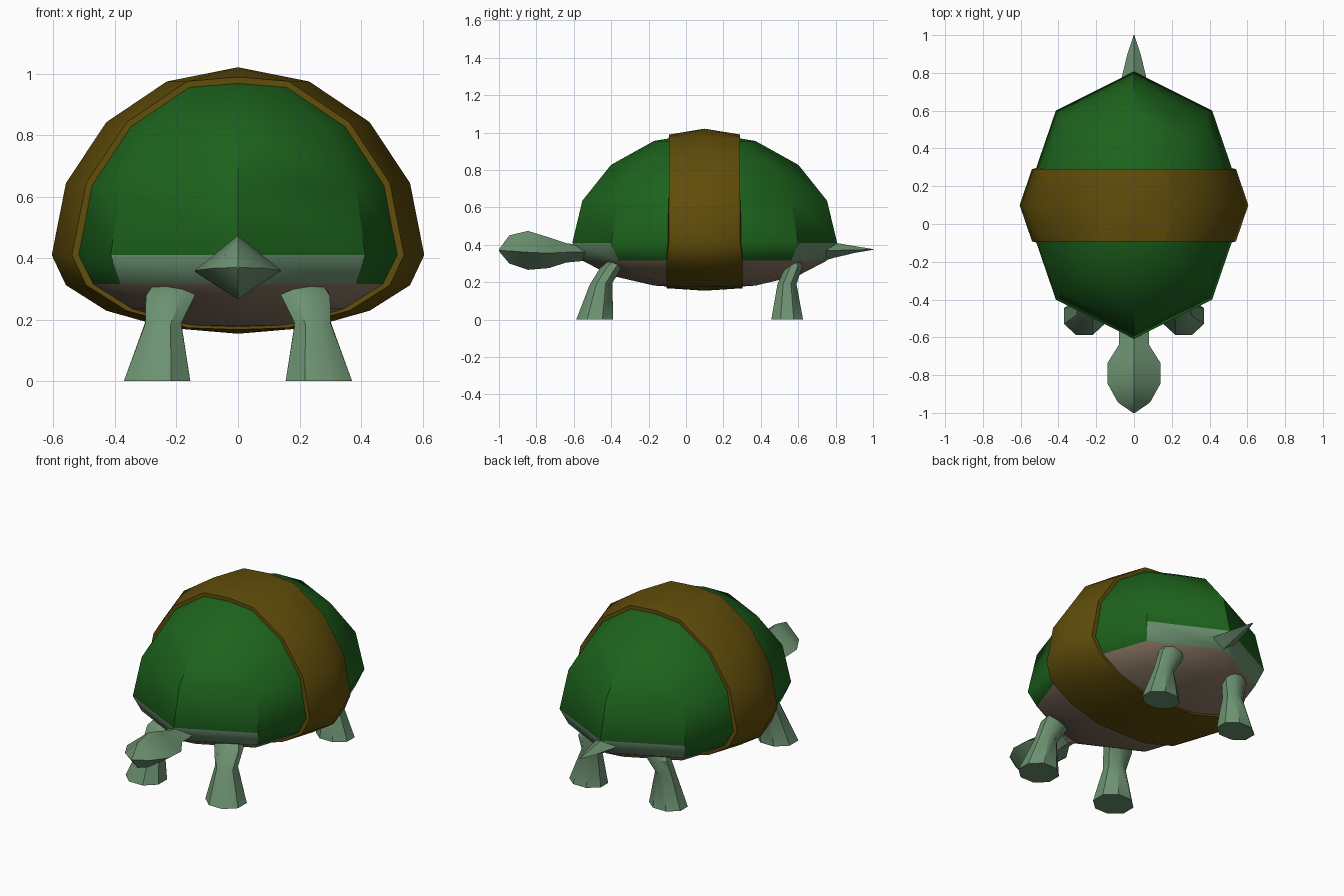
import bpy, bmesh, math
from mathutils import Vector

if "Cube" in bpy.data.objects:
    bpy.data.objects.remove(bpy.data.objects["Cube"])


def material(name, rgb):
    m = bpy.data.materials.new(name)
    m.diffuse_color = (*rgb, 1)
    m.use_nodes = True
    m.node_tree.nodes["Principled BSDF"].inputs["Base Color"].default_value = m.diffuse_color
    return m


GREEN = material("shell green", (0.012, 0.124, 0.012))
BROWN = material("band brown", (0.118, 0.074, 0.003))
SKIN = material("skin green", (0.15, 0.285, 0.165))
TAUPE = material("belly taupe", (0.25, 0.182, 0.125))


def finish(name, bm, mats):
    bmesh.ops.recalc_face_normals(bm, faces=bm.faces)
    mesh = bpy.data.meshes.new(name)
    bm.to_mesh(mesh)
    bm.free()
    for m in mats:
        mesh.materials.append(m)
    ob = bpy.data.objects.new(name, mesh)
    bpy.context.collection.objects.link(ob)
    bpy.ops.object.select_all(action='DESELECT')
    bpy.context.view_layer.objects.active = ob
    ob.select_set(True)
    bpy.ops.object.shade_smooth_by_angle(angle=math.radians(40))
    return ob


def loft(name, rings, mat):
    """Skin a closed tube over a list of point rings."""
    bm = bmesh.new()
    loops = [[bm.verts.new(p) for p in ring] for ring in rings]
    n = len(loops[0])
    for a, b in zip(loops, loops[1:]):
        for i in range(n):
            j = (i + 1) % n
            bm.faces.new((a[i], a[j], b[j], b[i]))
    bm.faces.new(loops[0][::-1])
    bm.faces.new(loops[-1])
    return finish(name, bm, [mat])


def dome(wide, high):
    """Eight-sided ellipsoid, tall above its rim and shallow below."""
    bm = bmesh.new()
    bmesh.ops.create_uvsphere(bm, u_segments=8, v_segments=8, radius=1)
    for v in bm.verts:
        x, y, z = v.co
        v.co = (x * 0.585 * wide, y * 0.708 * wide + 0.1,
                0.41 + z * high * (0.59 if z > 0 else 0.247))
    return bm


# Shell: green dome, skin openings at front and back, taupe belly
bm = dome(1, 1)
for f in bm.faces:
    c = f.calc_center_median()
    if c.z < 0.31:
        f.material_index = 2
    elif c.z < 0.41 and abs(c.y - 0.1) > 0.36:
        f.material_index = 1
finish("shell", bm, [GREEN, SKIN, TAUPE])

# Band: slightly larger slice of the dome wrapped around the middle
bm = dome(1.035, 1.035)
for y, side in ((-0.092, -1), (0.29, 1)):
    cut = bmesh.ops.bisect_plane(bm, geom=bm.verts[:] + bm.edges[:] + bm.faces[:],
                                 plane_co=(0, y, 0), plane_no=(0, side, 0), clear_outer=True)
    edges = [e for e in cut["geom_cut"] if isinstance(e, bmesh.types.BMEdge)]
    bmesh.ops.contextual_create(bm, geom=edges)
    for v in bm.verts:
        if abs(v.co.y - y) < 0.001 and v.co.z < 0.35:
            v.co.y += side * 0.012
finish("shell_band", bm, [BROWN])


# Head and tail: diamond cross-sections along y (y, half width, top, middle, bottom)
def diamonds(sections):
    return [[(w, y, m), (0, y, t), (-w, y, m), (0, y, b)] for y, w, t, m, b in sections]


loft("head", diamonds([(-0.48, 0.08, 0.39, 0.36, 0.32), (-0.64, 0.08, 0.408, 0.36, 0.305),
                       (-0.735, 0.14, 0.44, 0.355, 0.275), (-0.845, 0.14, 0.474, 0.36, 0.266),
                       (-0.945, 0.085, 0.45, 0.367, 0.30), (-1.0, 0.005, 0.375, 0.37, 0.365)]), SKIN)
loft("tail", diamonds([(0.66, 0.09, 0.43, 0.37, 0.29), (0.79, 0.062, 0.412, 0.37, 0.33),
                       (0.9, 0.035, 0.393, 0.372, 0.356), (1.0, 0.002, 0.377, 0.375, 0.373)]), SKIN)


# Legs: eight-sided, flared at the foot, pinched at the ankle
def leg(name, side, sections):
    rings = []
    for x, y, z, rx, ry, tilt in sections:
        ring = []
        for i in range(8):
            a = math.radians(45 * i + 22.5)
            dx, dy = rx * math.cos(a), ry * math.sin(a)
            ring.append(Vector((side * (x + dx), y + dy, z + tilt * dy)))
        rings.append(ring)
    loft(name, rings, SKIN)


FRONT = [(0.263, -0.488, 0, 0.117, 0.107, 0), (0.243, -0.455, 0.19, 0.063, 0.066, 0.1),
         (0.22, -0.40, 0.28, 0.086, 0.066, 0.1), (0.2, -0.35, 0.33, 0.07, 0.05, 0)]
BACK = [(0.263, 0.541, 0, 0.112, 0.092, 0), (0.243, 0.54, 0.19, 0.058, 0.055, 0),
        (0.22, 0.578, 0.285, 0.08, 0.05, 0), (0.2, 0.56, 0.34, 0.07, 0.05, 0)]
for side, word in ((1, "right"), (-1, "left")):
    leg("front_leg_" + word, side, FRONT)
    leg("back_leg_" + word, side, BACK)
